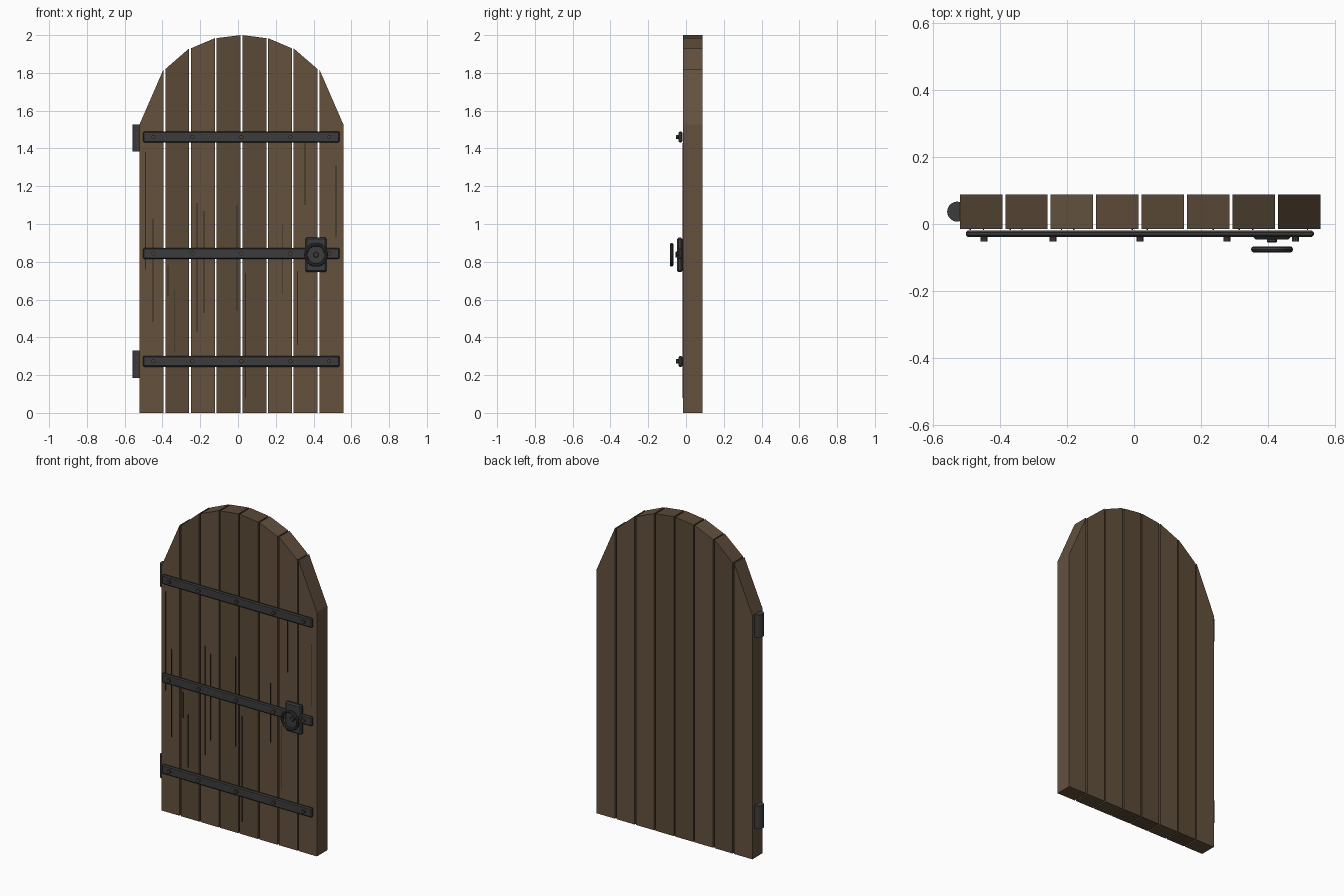
import bpy, bmesh, math
from mathutils import Matrix

if "Cube" in bpy.data.objects:
    bpy.data.objects.remove(bpy.data.objects["Cube"])


def material(name, rgb):
    m = bpy.data.materials.new(name)
    m.diffuse_color = (*rgb, 1)
    m.use_nodes = True
    m.node_tree.nodes["Principled BSDF"].inputs["Base Color"].default_value = m.diffuse_color
    return m


WOOD = material("wood", (0.125, 0.083, 0.048))
WOOD_DARK = material("wood_dark", (0.105, 0.067, 0.037))
IRON = material("iron", (0.045, 0.045, 0.046))
RIVET = material("rivet_iron", (0.07, 0.05, 0.04))
CRACK = material("crack", (0.03, 0.02, 0.013))


def finish(name, bm, mat, smooth=False):
    bmesh.ops.recalc_face_normals(bm, faces=bm.faces)
    me = bpy.data.meshes.new(name)
    bm.to_mesh(me)
    bm.free()
    ob = bpy.data.objects.new(name, me)
    bpy.context.collection.objects.link(ob)
    me.materials.append(mat)
    if smooth:
        for o in bpy.context.selected_objects:
            o.select_set(False)
        ob.select_set(True)
        bpy.context.view_layer.objects.active = ob
        bpy.ops.object.shade_smooth_by_angle(angle=math.radians(35))
    return ob


def box(name, x, y, z, mat, bevel=0):
    """Box from (min, max) ranges on each axis."""
    bm = bmesh.new()
    bmesh.ops.create_cube(bm, size=1)
    for v in bm.verts:
        v.co = [r[0] if c < 0 else r[1] for c, r in zip(v.co, (x, y, z))]
    if bevel:
        bmesh.ops.bevel(bm, geom=bm.edges[:], offset=bevel, segments=1, affect='EDGES')
    return finish(name, bm, mat)


def cylinder(name, centre, r, depth, mat, axis='Z', sides=16, bevel=0):
    bm = bmesh.new()
    bmesh.ops.create_cone(bm, cap_ends=True, segments=sides, radius1=r, radius2=r, depth=depth)
    if bevel:
        rim = [e for e in bm.edges if abs(e.verts[0].co.z - e.verts[1].co.z) < 1e-6]
        bmesh.ops.bevel(bm, geom=rim, offset=bevel, segments=1, affect='EDGES')
    m = Matrix.Translation(centre)
    if axis == 'Y':
        m = m @ Matrix.Rotation(math.pi / 2, 4, 'X')
    bmesh.ops.transform(bm, matrix=m, verts=bm.verts)
    return finish(name, bm, mat, True)


# planks, each cut straight between two points of the arch
Y0, Y1 = -0.015, 0.088
arch = [1.528, 1.82, 1.93, 1.984, 2.0, 1.984, 1.93, 1.82, 1.528]
dark = (1, 3, 4)
for i in range(8):
    x0 = -0.521 + i * 0.1359
    x1 = x0 + 0.127
    bm = bmesh.new()
    profile = [(x0, 0), (x1, 0), (x1, arch[i + 1]), (x0, arch[i])]
    face = bm.faces.new([bm.verts.new((x, Y0, z)) for x, z in profile])
    ext = bmesh.ops.extrude_face_region(bm, geom=[face])
    moved = [g for g in ext["geom"] if isinstance(g, bmesh.types.BMVert)]
    bmesh.ops.translate(bm, vec=(0, Y1 - Y0, 0), verts=moved)
    finish(f"plank_{i + 1}", bm, WOOD_DARK if i in dark else WOOD)

# iron straps with rivets
for n, z in enumerate((0.273, 0.844, 1.461)):
    box(f"strap_{n + 1}", (-0.503, 0.538), (-0.039, -0.019), (z - 0.029, z + 0.029), IRON, 0.006)
    for k, x in enumerate((-0.448, -0.242, 0.018, 0.278, 0.483)):
        cylinder(f"rivet_{n + 1}_{k + 1}", (x, -0.044, z), 0.011, 0.016, RIVET, 'Y', 10)

# hinge barrels
for n, z in enumerate((0.258, 1.455)):
    cylinder(f"hinge_{n + 1}", (-0.529, 0.037, z), 0.03, 0.144, IRON, 'Z', 20)

# lock plate, boss and ring handle
CX, CZ = 0.413, 0.837
box("lock_plate", (CX - 0.056, CX + 0.056), (-0.047, -0.019), (CZ - 0.092, CZ + 0.092), IRON, 0.008)
cylinder("handle_boss", (CX, -0.049, CZ), 0.015, 0.014, IRON, 'Y', 12, 0.003)
R, r, SEG, TUBE = 0.054, 0.009, 32, 10
bm = bmesh.new()
rings = []
for i in range(SEG):
    a = math.tau * i / SEG
    ring = []
    for j in range(TUBE):
        b = math.tau * j / TUBE
        d = R + r * math.cos(b)
        ring.append(bm.verts.new((CX + d * math.cos(a), -0.076 + r * math.sin(b), CZ + d * math.sin(a))))
    rings.append(ring)
for i in range(SEG):
    p, q = rings[i], rings[(i + 1) % SEG]
    for j in range(TUBE):
        k = (j + 1) % TUBE
        bm.faces.new((p[j], q[j], q[k], p[k]))
finish("ring_handle", bm, IRON, True)

# thin dark grain cracks on the front: x, bottom, top
cracks = [(-0.49, 0.76, 1.38), (-0.45, 0.48, 1.03), (-0.335, 0.32, 0.65), (-0.37, 0.62, 0.78),
          (-0.217, 0.43, 1.11), (-0.18, 0.53, 1.07), (-0.005, 0.54, 1.1), (0.04, 0.08, 0.74),
          (0.237, 0.63, 1.0), (0.315, 0.36, 0.75), (0.355, 1.1, 1.43), (0.519, 0.93, 1.31)]
for n, (x, a, b) in enumerate(cracks):
    box(f"crack_{n + 1}", (x - 0.002, x + 0.002), (-0.018, -0.012), (a, b), CRACK)
